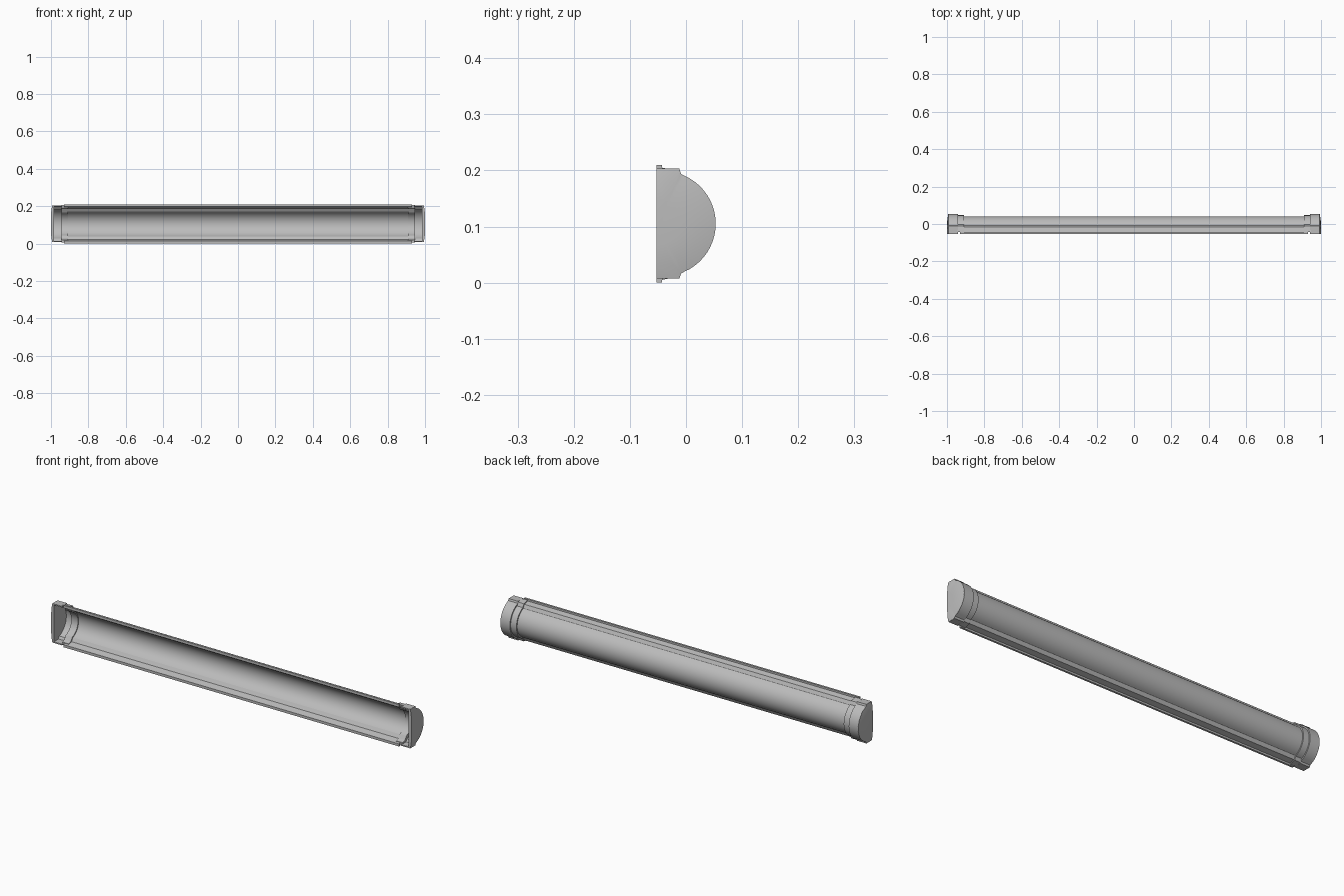
import bpy, bmesh, math

cube = bpy.data.objects.get("Cube")
if cube:
    bpy.data.objects.remove(cube, do_unlink=True)

GREY = (0.5, 0.5, 0.5, 1)
mat = bpy.data.materials.new("light_grey_plastic")
mat.use_nodes = True
mat.diffuse_color = GREY
bsdf = mat.node_tree.nodes["Principled BSDF"]
bsdf.inputs["Base Color"].default_value = GREY

MID_Z = 0.105
FRONT = -0.053


def curve_side(rim, tip_y, steps=10):
    """Mirrored (y, d) line: rim points, then an arc through tip_y."""
    y0, d0 = rim[-1]
    sag = tip_y - y0
    radius = (d0 * d0 + sag * sag) / (2 * sag)
    centre = tip_y - radius
    start = math.atan2(d0, y0 - centre)
    half = list(rim)
    for i in range(1, steps):
        a = start * (1 - i / steps)
        half.append((centre + radius * math.cos(a), radius * math.sin(a)))
    return half + [(tip_y, 0)] + [(y, -d) for y, d in reversed(half)]


def loft(name, sections):
    """Join matching closed (y, d) loops placed along x."""
    bm = bmesh.new()
    loops = [[bm.verts.new((x, y, MID_Z + d)) for y, d in loop] for x, loop in sections]
    n = len(loops[0])
    for a, b in zip(loops, loops[1:]):
        for i in range(n):
            j = (i + 1) % n
            bm.faces.new((a[i], a[j], b[j], b[i]))
    bm.faces.new(loops[0])
    bm.faces.new(loops[-1])
    bmesh.ops.recalc_face_normals(bm, faces=bm.faces)
    mesh = bpy.data.meshes.new(name)
    bm.to_mesh(mesh)
    bm.free()
    mesh.materials.append(mat)
    obj = bpy.data.objects.new(name, mesh)
    bpy.context.collection.objects.link(obj)
    bpy.ops.object.select_all(action="DESELECT")
    obj.select_set(True)
    bpy.context.view_layer.objects.active = obj
    bpy.ops.object.shade_smooth_by_angle(angle=math.radians(30))
    return obj


def shell(outer, inner):
    return outer + inner[::-1]


# Half-round trough with stepped flanges and small rim lips
trough_out = curve_side([(FRONT, 0.105), (-0.043, 0.105), (-0.043, 0.096),
                         (-0.016, 0.09), (-0.007, 0.073)], 0.041)
trough_in = curve_side([(FRONT, 0.092), (-0.022, 0.083), (-0.011, 0.066)], 0.034)
trough = shell(trough_out, trough_in)
loft("gutter_trough", [(-0.93, trough), (0.93, trough)])

# Sleeve gripping both sides of the trough
sleeve_out = curve_side([(-0.043, 0.1), (-0.012, 0.094), (-0.004, 0.078)], 0.047)
sleeve_in = curve_side([(-0.043, 0.086), (-0.026, 0.079), (-0.015, 0.062)], 0.029)
sleeve = shell(sleeve_out, sleeve_in)

# Hollow end cap wall
cap_out = curve_side([(FRONT, 0.098), (-0.012, 0.098), (-0.009, 0.089),
                      (-0.004, 0.086)], 0.053)
cap_in = curve_side([(FRONT, 0.092), (-0.018, 0.091), (-0.011, 0.079)], 0.045)
cap = shell(cap_out, cap_in)


def plate_loop(scale):
    return [(FRONT + (y - FRONT) * scale, d * scale) for y, d in cap_out]


for side, s in (("left", 1), ("right", -1)):
    loft(side + "_sleeve", [(s * 0.908, sleeve), (s * 0.945, sleeve)])
    loft(side + "_cap_wall", [(s * 0.94, cap), (s * 0.992, cap)])
    # Slightly domed closing plate
    loft(side + "_cap_plate", [(s * 0.984, plate_loop(0.96)), (s * 0.993, plate_loop(1)),
                               (s * 0.998, plate_loop(0.75)), (s, plate_loop(0.4))])
